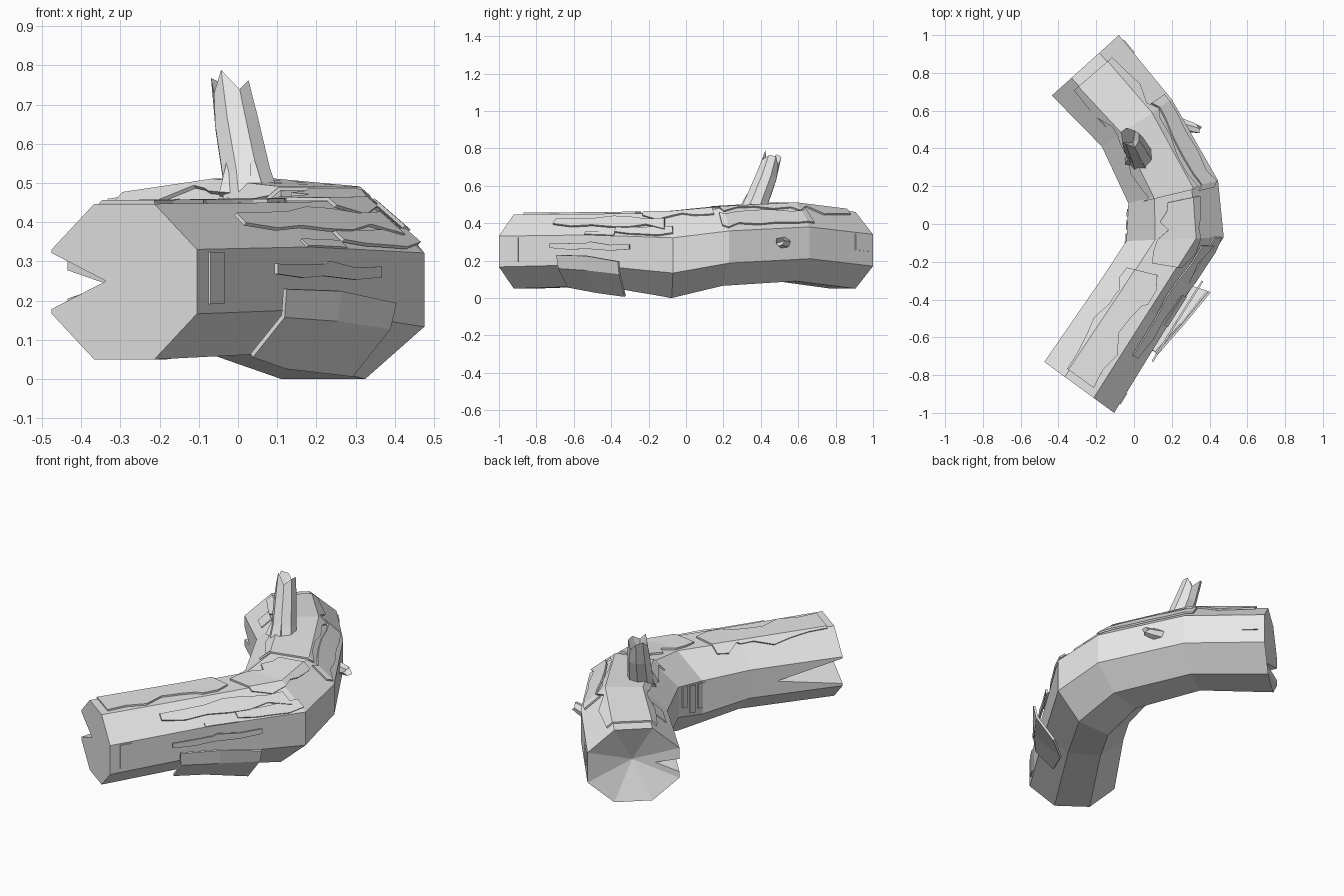
import bpy, bmesh, math, random
from mathutils import Vector

if "Cube" in bpy.data.objects:
    bpy.data.objects.remove(bpy.data.objects["Cube"])

random.seed(4)
grey = bpy.data.materials.new("bark grey")
grey.diffuse_color = (0.8, 0.8, 0.8, 1)
grey.use_nodes = True
grey.node_tree.nodes["Principled BSDF"].inputs["Base Color"].default_value = grey.diffuse_color


def finish(name, bm):
    bmesh.ops.recalc_face_normals(bm, faces=bm.faces)
    me = bpy.data.meshes.new(name)
    bm.to_mesh(me)
    bm.free()
    me.materials.append(grey)
    ob = bpy.data.objects.new(name, me)
    bpy.context.collection.objects.link(ob)
    return ob


def loft(name, rings, start=None, end=None):
    """Skin closed rings; each end gets a flat cap or a fan to a given point."""
    bm = bmesh.new()
    vs = [[bm.verts.new(p) for p in r] for r in rings]
    n = len(vs[0])
    for a, b in zip(vs, vs[1:]):
        for k in range(n):
            bm.faces.new((a[k], a[(k + 1) % n], b[(k + 1) % n], b[k]))
    for ring, tip in ((vs[0], start), (vs[-1], end)):
        if tip is None:
            bm.faces.new(ring)
        else:
            c = bm.verts.new(tip)
            for k in range(n):
                bm.faces.new((ring[k], ring[(k + 1) % n], c))
    return finish(name, bm)


# Log stations: left x, y, right x, y, bottom z, top z
ST = [(-0.475, -0.73, -0.105, -1.0, 0.05, 0.447),
      (-0.185, -0.31, 0.19, -0.52, 0.065, 0.45),
      (-0.04, -0.09, 0.475, -0.07, 0.0, 0.455),
      (-0.03, 0.11, 0.445, 0.23, 0.065, 0.48),
      (-0.17, 0.41, 0.2, 0.66, 0.09, 0.5),
      (-0.435, 0.68, -0.08, 1.0, 0.05, 0.46)]


def corner(s, k):
    lx, ly, rx, ry, z0, z1 = s
    a = math.radians(-22.5 + 45 * k)
    w, h = math.cos(a) / math.cos(math.pi / 8), math.sin(a) / math.cos(math.pi / 8)
    return Vector(((lx + rx) / 2 + (rx - lx) / 2 * w,
                   (ly + ry) / 2 + (ry - ly) / 2 * w,
                   (z0 + z1) / 2 + (z1 - z0) / 2 * h))


def centre(s):
    return Vector(((s[0] + s[2]) / 2, (s[1] + s[3]) / 2, (s[4] + s[5]) / 2))


def surf(t, u, off):
    """Point on the log: t along it, u around it (0-1 right side, 2-3 top, 4-5 left)."""
    i = min(int(t), 4)
    s = [a + (b - a) * (t - i) for a, b in zip(ST[i], ST[i + 1])]
    k = math.floor(u)
    p = corner(s, k).lerp(corner(s, k + 1), u - k)
    c = centre(s)
    return c + (p - c) * (1 + off / 0.22)


# Log body, flat front end, hollowed back end
back = centre(ST[5]) + Vector((0.05, -0.06, 0))
log = loft("log", [[corner(s, k) for k in range(8)] for s in ST], end=back)


# Split notches in the left side at each end
def notch(mouth, inner, along, length, half):
    t = Vector(along).normalized()
    n = Vector((-abs(t.y), t.x, 0)) if t.y > 0 else Vector((-abs(t.y), -abs(t.x), 0))
    m, i = Vector(mouth) - t * 0.03 + n * 0.03, Vector(inner) - t * 0.03
    bm = bmesh.new()
    for p in (m + Vector((0, 0, half)), m - Vector((0, 0, half)), i,
              Vector(mouth) + t * length + n * 0.01):
        bm.verts.new(p)
    bmesh.ops.convex_hull(bm, input=bm.verts)
    cut = finish("notch_cutter", bm)
    cut.hide_render = True
    mod = log.modifiers.new("notch", "BOOLEAN")
    mod.object, mod.operation, mod.solver = cut, "DIFFERENCE", "EXACT"
    bpy.context.view_layer.objects.active = log
    bpy.ops.object.modifier_apply(modifier=mod.name)
    bpy.data.objects.remove(cut)


notch((-0.475, -0.73, 0.25), (-0.325, -0.84, 0.25), (0.57, 0.82, 0), 0.38, 0.09)
notch((-0.435, 0.68, 0.24), (-0.29, 0.81, 0.25), (0.7, -0.71, 0), 0.16, 0.05)


def sheet(name, grid, thick):
    """Solid plate from a grid of points, thickened inward."""
    bm = bmesh.new()
    vs = [[bm.verts.new(p) for p in r] for r in grid]
    for a, b in zip(vs, vs[1:]):
        for k in range(len(a) - 1):
            bm.faces.new((a[k], a[k + 1], b[k + 1], b[k]))
    ob = finish(name, bm)
    mod = ob.modifiers.new("thickness", "SOLIDIFY")
    mod.thickness, mod.offset = thick, 0
    return ob


def bark(name, t0, t1, u0, u1, off, rough=0.0, n=4):
    """Plate hugging the log, with a ragged outline."""
    ts = [t0 + (t1 - t0) * i / n for i in range(n + 1)]
    ts = sorted(set(ts + [i for i in range(1, 5) if t0 < i < t1]))
    mids = [k for k in range(8) if u0 + rough < k < u1 - rough]
    grid = []
    for t in ts:
        us = [u0 + random.uniform(-rough, rough)] + mids + [u1 + random.uniform(-rough, rough)]
        grid.append([surf(t, u, off) for u in us])
    sheet(name, grid, 0.01)


# Ragged bark on the top
bark("top_bark_front", 0.08, 1.45, 2.25, 3.2, 0.005, 0.18, 7)
bark("top_bark_middle", 1.6, 2.8, 1.75, 2.8, 0.006, 0.18, 6)
bark("top_bark_back", 2.95, 4.85, 1.8, 3.25, 0.007, 0.18, 8)
# Raised ridges on the upper right
bark("ridge_bark_front", 0.55, 1.9, 1.35, 1.72, 0.016, 0.1, 6)
bark("ridge_bark_middle", 1.3, 2.0, 1.1, 1.35, 0.01, 0.06, 4)
bark("ridge_bark_back", 2.9, 4.1, 1.2, 1.7, 0.009, 0.08, 5)
# Small flat flakes on the sides
for i, f in enumerate([(0.1, 0.22, 0.15, 0.95), (0.95, 1.3, 1.0, 1.15), (4.72, 4.92, 0.45, 0.95),
                       (1.95, 2.2, 4.05, 4.8), (2.3, 2.55, 4.05, 4.9), (2.65, 2.85, 4.0, 4.7),
                       (4.2, 4.5, 3.3, 3.7)]):
    bark("side_flake_%d" % (i + 1), *f, 0.001, 0.0, 1)

# Peeling bark sheet on the lower right
sheet("peeling_bark",
      [[(0.12, -0.69, 0.23), (0.115, -0.68, 0.16), (0.035, -0.63, 0.06)],
       [(0.26, -0.53, 0.225), (0.25, -0.53, 0.15), (0.12, -0.47, 0.03)],
       [(0.4, -0.36, 0.195), (0.385, -0.355, 0.13), (0.29, -0.325, 0.01)]], 0.012)
bark("peeling_bark_root", 0.6, 1.5, 0.55, 0.72, 0.03, 0.04, 4)


def stub(name, path, n, tips, hollow):
    """Broken branch along (point, radius) stations with a jagged hollow end."""
    axis = (path[-1][0] - path[0][0]).normalized()
    q = Vector((0, 0, 1)).rotation_difference(axis)
    rings = []
    for j, (c, r) in enumerate(path):
        ring = []
        for k in range(n):
            a = 2 * math.pi * (k + 0.5) / n
            p = c + q @ Vector((r * math.cos(a), r * math.sin(a), 0))
            if j == len(path) - 1:
                p += axis * tips[k % len(tips)]
            ring.append(p)
        rings.append(ring)
    return loft(name, rings, end=path[-1][0] - axis * hollow)


# Upright broken branch with flared foot, and small side twig
stub("branch", [(Vector((0.035, 0.35, 0.44)), 0.08), (Vector((0.022, 0.38, 0.52)), 0.066),
                (Vector((-0.003, 0.43, 0.65)), 0.06), (Vector((-0.015, 0.452, 0.73)), 0.05)],
     8, (0.03, -0.01, 0.045, 0.055, 0.0, 0.05, -0.01, 0.02), 0.06)
for i, (x, y) in enumerate([(0.085, 0.36), (0.05, 0.3), (-0.03, 0.33)]):
    stub("branch_root_%d" % (i + 1), [(Vector((x, y, 0.47)), 0.025),
                                      (Vector((x * 0.75, y + 0.03, 0.55)), 0.01)], 4, (0,), -0.01)
stub("twig", [(Vector((0.24, 0.53, 0.295)), 0.035), (Vector((0.31, 0.51, 0.297)), 0.028),
              (Vector((0.335, 0.503, 0.3)), 0.024)], 6, (0.02, -0.01, 0.01), 0.015)
